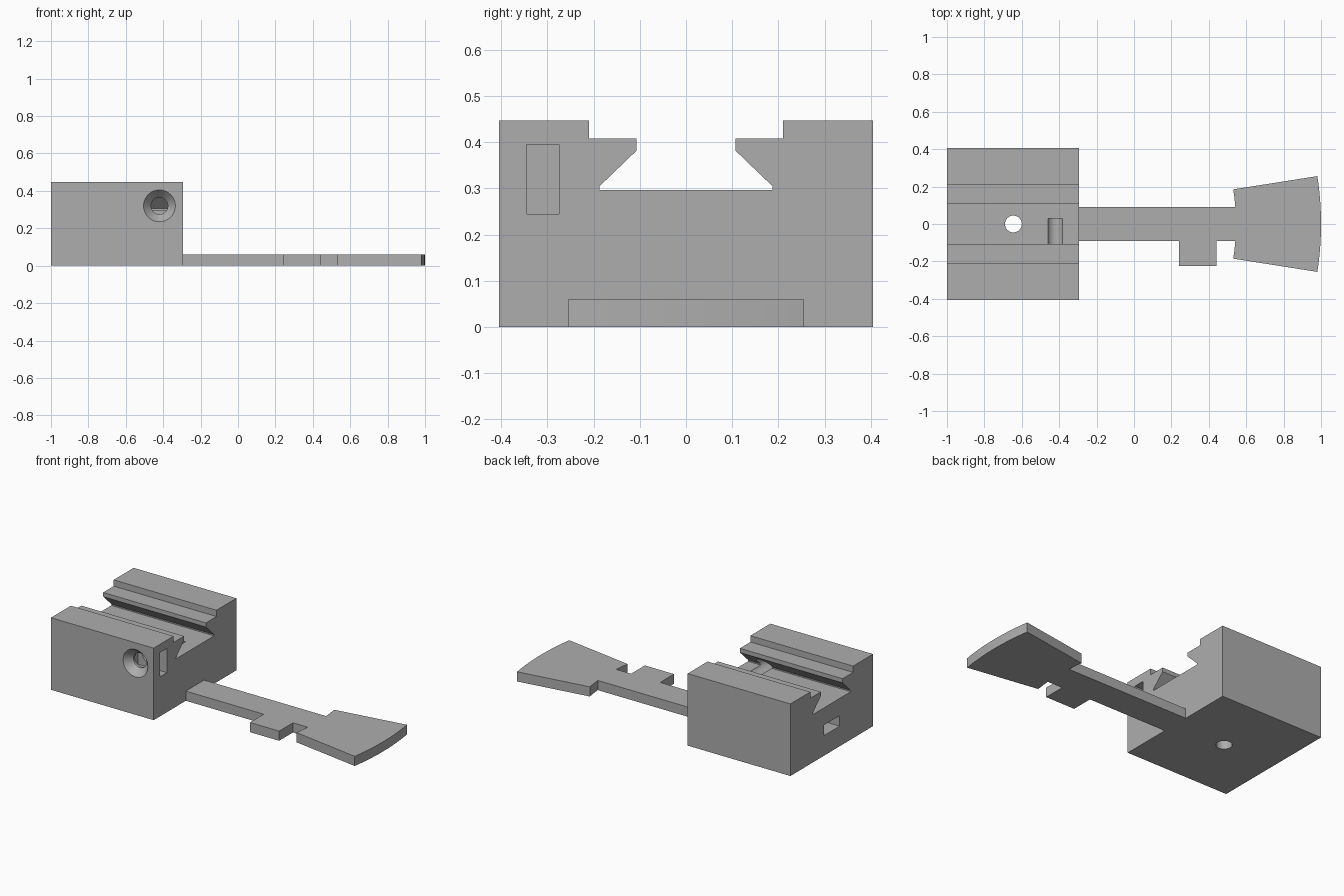
import bpy, bmesh, math
from mathutils import Matrix

if "Cube" in bpy.data.objects:
    bpy.data.objects.remove(bpy.data.objects["Cube"])

grey = bpy.data.materials.new("plain grey")
grey.diffuse_color = (0.42, 0.42, 0.42, 1)
grey.use_nodes = True
grey.node_tree.nodes["Principled BSDF"].inputs["Base Color"].default_value = grey.diffuse_color


def make_object(name, bm):
    bmesh.ops.recalc_face_normals(bm, faces=bm.faces)
    mesh = bpy.data.meshes.new(name)
    bm.to_mesh(mesh)
    bm.free()
    mesh.materials.append(grey)
    ob = bpy.data.objects.new(name, mesh)
    bpy.context.collection.objects.link(ob)
    return ob


def prism(name, points, offset):
    """Extrude a closed outline of 3D points along an offset."""
    bm = bmesh.new()
    face = bm.faces.new([bm.verts.new(p) for p in points])
    res = bmesh.ops.extrude_face_region(bm, geom=[face])
    verts = [g for g in res["geom"] if isinstance(g, bmesh.types.BMVert)]
    bmesh.ops.translate(bm, verts=verts, vec=offset)
    return make_object(name, bm)


def box(name, x0, x1, y0, y1, z0, z1):
    return prism(name, [(x0, y0, z0), (x1, y0, z0), (x1, y1, z0), (x0, y1, z0)],
                 (0, 0, z1 - z0))


def cone(name, r1, r2, depth, centre, rotation=None):
    bm = bmesh.new()
    m = Matrix.Translation(centre) @ (rotation or Matrix())
    bmesh.ops.create_cone(bm, cap_ends=True, segments=64, radius1=r1,
                          radius2=r2, depth=depth, matrix=m)
    return make_object(name, bm)


# Clamp block with a stepped dovetail channel
X0, X1, W, H = -1.0, -0.295, 0.405, 0.447
half = [(W, 0), (W, H), (0.21, H), (0.21, 0.408), (0.107, 0.408),
        (0.107, 0.382), (0.187, 0.305), (0.187, 0.297)]
profile = half + [(-y, z) for y, z in reversed(half)]
block = prism("clamp_block", [(X0, y, z) for y, z in profile], (X1 - X0, 0, 0))

# Pivot hole, screw hole with countersink, and the two nut slots
PX, SX, SZ = -0.645, -0.42, 0.32
along_y = Matrix.Rotation(-math.pi / 2, 4, 'X')
cutters = [
    cone("pivot_hole_cutter", 0.045, 0.045, 1.2, (PX, 0, 0.2)),
    cone("screw_hole_cutter", 0.045, 0.045, 0.53, (SX, -0.235, SZ), along_y),
    cone("countersink_cutter", 0.0895, 0.045, 0.05, (SX, -0.385, SZ), along_y),
    box("front_nut_slot_cutter", SX - 0.075, X1 + 0.1, -0.345, -0.275, 0.245, 0.395),
    box("pivot_nut_slot_cutter", X0 - 0.1, PX + 0.078, -0.078, 0.078, 0.125, 0.19),
]
for c in cutters:
    mod = block.modifiers.new(c.name, 'BOOLEAN')
    mod.operation = 'DIFFERENCE'
    mod.solver = 'EXACT'
    mod.object = c
bpy.context.view_layer.objects.active = block
block.select_set(True)
for mod in list(block.modifiers):
    bpy.ops.object.modifier_apply(modifier=mod.name)
for c in cutters:
    bpy.data.objects.remove(c)

# Flat pointer arm: bar, side tab and fan with arcs centred on the pivot
T, R_IN, R_OUT, BAR = 0.06, 1.19, 1.645, 0.09
A = math.radians(8.95)
A_BAR = math.asin(BAR / R_IN)


def arc(r, a0, a1, n):
    return [(PX + r * math.cos(a0 + (a1 - a0) * i / n),
             r * math.sin(a0 + (a1 - a0) * i / n)) for i in range(n + 1)]


outline = [(X1, -BAR), (0.24, -BAR), (0.24, -0.225), (0.44, -0.225), (0.44, -BAR)]
outline += arc(R_IN, -A_BAR, -A, 4)
outline += arc(R_OUT, -A, A, 32)
outline += arc(R_IN, A, A_BAR, 4)
outline += [(X1, BAR)]
arm = prism("pointer_arm", [(x, y, 0) for x, y in outline], (0, 0, T))

# Smooth holes and arcs, crisp edges
for ob in (block, arm):
    ob.select_set(True)
bpy.ops.object.shade_smooth_by_angle(angle=math.radians(25))
